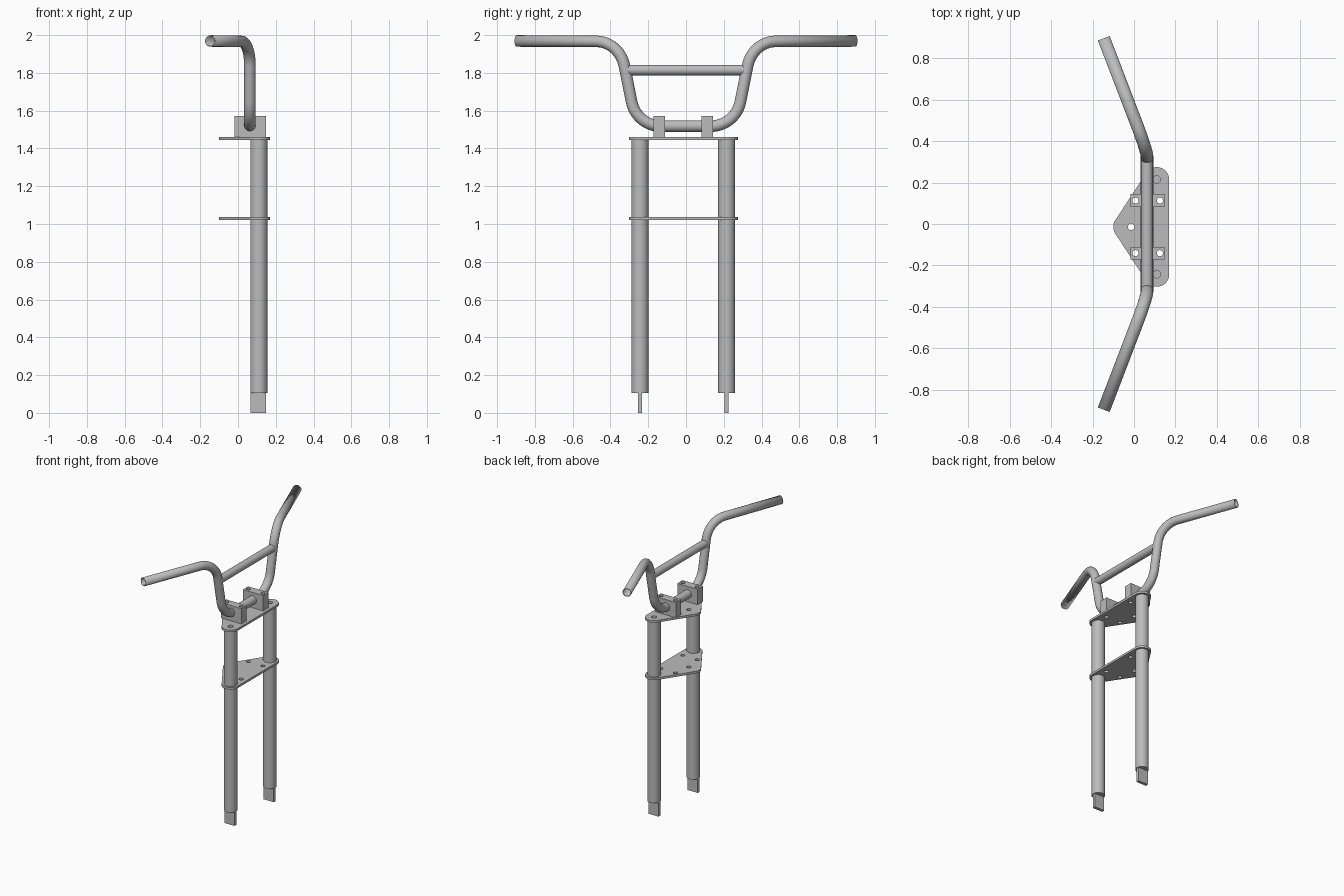
import bpy
from math import cos, sin, pi, radians
from mathutils import Vector

cube = bpy.data.objects.get("Cube")
if cube:
    bpy.data.objects.remove(cube, do_unlink=True)

steel = bpy.data.materials.new("grey_steel")
steel.use_nodes = True
GREY = (0.5, 0.5, 0.5, 1)
steel.diffuse_color = GREY
steel.node_tree.nodes["Principled BSDF"].inputs["Base Color"].default_value = GREY

FORK_Y = -0.014            # middle of the fork assembly
LEG_X, LEG_DY, LEG_R = 0.11, 0.229, 0.045
BAR_X, BAR_Z, BAR_R = 0.063, 1.518, 0.0305
CLAMP_DY = 0.127
PLATE_T = 0.016


def finish(obj, name):
    obj.name = name
    obj.data.materials.clear()
    obj.data.materials.append(steel)
    bpy.ops.object.shade_smooth_by_angle(angle=radians(35))
    return obj


def to_mesh(curve, name):
    obj = bpy.data.objects.new(name, curve)
    bpy.context.collection.objects.link(obj)
    bpy.ops.object.select_all(action='DESELECT')
    obj.select_set(True)
    bpy.context.view_layer.objects.active = obj
    bpy.ops.object.convert(target='MESH')
    return finish(bpy.context.object, name)


def add_spline(curve, points, cyclic):
    s = curve.splines.new('POLY')
    s.points.add(len(points) - 1)
    for p, co in zip(s.points, points):
        p.co = (*co, 1)
    s.use_cyclic_u = cyclic


def arc(x, y, r, a0, a1, n):
    angles = [radians(a0 + (a1 - a0) * i / n) for i in range(n + 1)]
    return [(x + r * cos(a), y + r * sin(a), 0) for a in angles]


def slab(name, outline, holes, z0, z1):
    """Flat outline with round holes, extruded from z0 to z1."""
    c = bpy.data.curves.new(name, 'CURVE')
    c.dimensions, c.fill_mode = '2D', 'BOTH'
    c.extrude = (z1 - z0) / 2
    add_spline(c, outline, True)
    for x, y, r in holes:
        add_spline(c, arc(x, y, r, 0, 337.5, 15), True)
    obj = to_mesh(c, name)
    obj.location.z = (z0 + z1) / 2
    return obj


def cylinder(name, r, depth, loc, rot=(0, 0, 0)):
    bpy.ops.mesh.primitive_cylinder_add(vertices=40, radius=r, depth=depth,
                                        location=loc, rotation=rot)
    return finish(bpy.context.object, name)


# Triangular fork plates with rounded corners and bolt holes
slope = 180 - 33
outline = (arc(LEG_X, FORK_Y + LEG_DY, 0.06, 0, slope, 14)
           + arc(-0.04, FORK_Y, 0.06, slope, 360 - slope, 10)
           + arc(LEG_X, FORK_Y - LEG_DY, 0.06, 360 - slope, 360, 14))
bolts = [(x, FORK_Y + s * CLAMP_DY, 0.015) for x in (0.007, 0.125) for s in (-1, 1)]
stem = [(-0.014, FORK_Y, 0.016)]
leg_holes = [(LEG_X, FORK_Y + s * LEG_DY, 0.018) for s in (-1, 1)]
slab("lower_fork_plate", outline, bolts + stem, 1.02, 1.02 + PLATE_T)
slab("upper_fork_plate", outline, bolts + stem + leg_holes, 1.444, 1.444 + PLATE_T)

for side, s in (("left", 1), ("right", -1)):
    y = FORK_Y + s * LEG_DY
    # Fork leg and the flat tab at its foot
    cylinder("fork_leg_" + side, LEG_R, 1.34, (LEG_X, y, 0.774))
    bpy.ops.mesh.primitive_cube_add(size=1, location=(0.108, y, 0.055))
    tab = bpy.context.object
    tab.scale = (0.082, 0.022, 0.11)
    finish(tab, "axle_tab_" + side)
    # Handlebar clamp with two bolt holes
    yc = FORK_Y + s * CLAMP_DY
    box = [(x, yc + dy, 0) for x, dy in
           ((-0.018, -0.031), (0.148, -0.031), (0.148, 0.031), (-0.018, 0.031))]
    slab("bar_clamp_" + side, box, [b for b in bolts if abs(b[1] - yc) < 0.01],
         1.444 + PLATE_T, 1.573)


def fillet(corner, before, after, tangent, n=14):
    """Circular bend between two straight runs."""
    u = (before - corner).normalized()
    v = (after - corner).normalized()
    half = u.angle(v) / 2
    radius = tangent * sin(half) / cos(half)
    mid = (u + v).normalized()
    centre = corner + mid * (tangent / cos(half))
    across = (v - u).normalized()
    sweep = pi / 2 - half
    angles = [sweep * (2 * i / n - 1) for i in range(n + 1)]
    return [centre + radius * (across * sin(a) - mid * cos(a)) for a in angles]


# Handlebar: one hollow bent tube, the half path mirrored across y
middle = Vector((BAR_X, 0, BAR_Z))
low = Vector((BAR_X, 0.262, BAR_Z))
high = Vector((BAR_X, 0.352, 1.966))
tip = Vector((-0.146, 0.897, 1.969))
half_path = fillet(low, middle, high, 0.13) + fillet(high, low, tip, 0.13) + [tip]
path = [Vector((p.x, -p.y, p.z)) for p in reversed(half_path)] + half_path
bar = bpy.data.curves.new("handlebar", 'CURVE')
bar.dimensions = '3D'
bar.bevel_depth = BAR_R
bar.bevel_resolution = 8
add_spline(bar, path, False)
handlebar = to_mesh(bar, "handlebar")
wall = handlebar.modifiers.new("tube_wall", 'SOLIDIFY')
wall.thickness = 0.006
wall.offset = -1

# Straight brace between the uprights
cylinder("crossbar", 0.028, 0.65, (BAR_X, 0, 1.815), (pi / 2, 0, 0))
